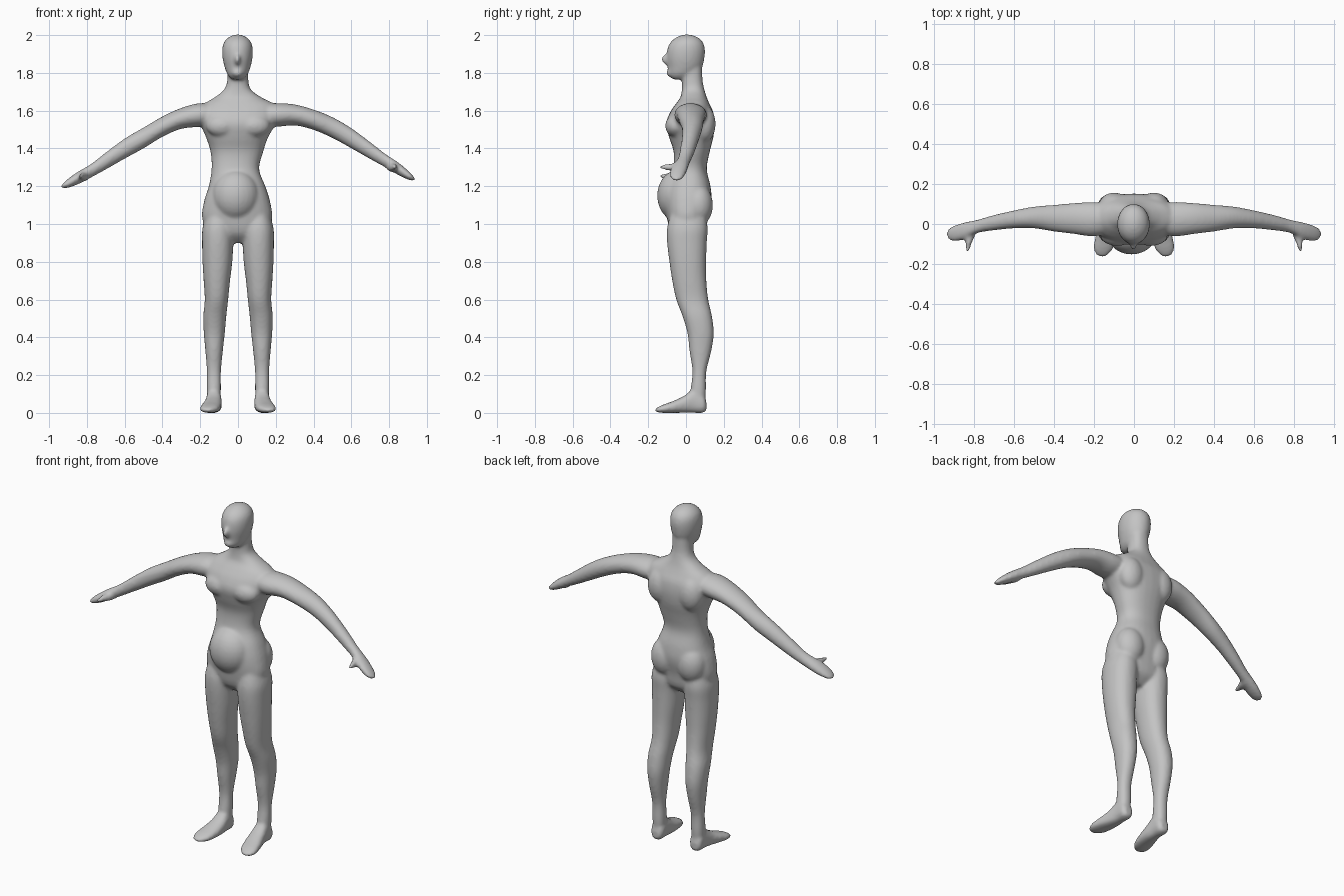
import bpy, bmesh, math
from mathutils import Vector

skin = bpy.data.materials.new("plain grey")
skin.diffuse_color = (0.55, 0.55, 0.55, 1)
body_bm = bmesh.new()
SIDES, STEPS = 28, 4


def smooth_rings(rings):
    """Catmull-Rom interpolation between the given cross-sections."""
    out = []
    for i in range(len(rings) - 1):
        p0, p1 = rings[max(i - 1, 0)], rings[i]
        p2, p3 = rings[i + 1], rings[min(i + 2, len(rings) - 1)]
        for s in range(STEPS):
            t = s / STEPS
            out.append([0.5 * (2 * b + (c - a) * t + (2 * a - 5 * b + 4 * c - d) * t * t
                               + (3 * b - a - 3 * c + d) * t ** 3)
                        for a, b, c, d in zip(p0, p1, p2, p3)])
    return out + [list(rings[-1])]


def loft(axis, rings, power=2.0, mirror=1):
    """Each ring: position on axis, then low/high extents on the other two axes."""
    others = [k for k in range(3) if k != axis]
    loops = []
    for t, a0, a1, b0, b1 in smooth_rings(rings):
        loop = []
        for i in range(SIDES):
            ang = 2 * math.pi * i / SIDES
            c, s = math.cos(ang), math.sin(ang)
            co = Vector()
            co[axis] = t
            co[others[0]] = (a0 + a1) / 2 + (a1 - a0) / 2 * math.copysign(abs(c) ** (2 / power), c)
            co[others[1]] = (b0 + b1) / 2 + (b1 - b0) / 2 * math.copysign(abs(s) ** (2 / power), s)
            co.x *= mirror
            loop.append(body_bm.verts.new(co))
        loops.append(loop)
    faces = [body_bm.faces.new(loops[0]), body_bm.faces.new(loops[-1])]
    for l0, l1 in zip(loops, loops[1:]):
        for i in range(SIDES):
            j = (i + 1) % SIDES
            faces.append(body_bm.faces.new((l0[i], l0[j], l1[j], l1[i])))
    bmesh.ops.recalc_face_normals(body_bm, faces=faces)


def blob(centre, radii):
    """Ellipsoid that melts into the body."""
    res = bmesh.ops.create_uvsphere(body_bm, u_segments=24, v_segments=14, radius=1)
    for v in res["verts"]:
        v.co = Vector(c + r * k for c, r, k in zip(centre, radii, v.co))


# torso and neck
loft(2, [
    (0.90, -0.05, 0.05, -0.03, 0.05),
    (0.95, -0.15, 0.14, -0.08, 0.10),
    (1.03, -0.19, 0.18, -0.10, 0.115),
    (1.12, -0.18, 0.17, -0.11, 0.135),
    (1.20, -0.155, 0.145, -0.10, 0.13),
    (1.29, -0.14, 0.112, -0.07, 0.11),
    (1.38, -0.145, 0.133, -0.065, 0.125),
    (1.46, -0.17, 0.16, -0.09, 0.145),
    (1.53, -0.20, 0.20, -0.105, 0.152),
    (1.59, -0.21, 0.21, -0.085, 0.145),
    (1.635, -0.18, 0.19, -0.055, 0.125),
    (1.67, -0.125, 0.125, -0.03, 0.11),
    (1.71, -0.075, 0.07, -0.022, 0.098),
    (1.76, -0.057, 0.055, -0.022, 0.088),
    (1.84, -0.055, 0.053, -0.03, 0.085)], power=2.3)

# belly, chest and buttocks
blob((-0.012, -0.045, 1.15), (0.125, 0.108, 0.135))
for s in (-1, 1):
    blob((s * 0.085, -0.055, 1.52), (0.085, 0.055, 0.06))
    blob((s * 0.085, 0.065, 1.10), (0.085, 0.078, 0.11))
    blob((s * 0.10, 0.095, 1.53), (0.075, 0.062, 0.10))

# head with face, chin and nose
loft(2, [
    (1.765, -0.03, 0.025, -0.07, -0.01),
    (1.79, -0.055, 0.05, -0.092, 0.05),
    (1.83, -0.071, 0.066, -0.096, 0.085),
    (1.88, -0.082, 0.077, -0.102, 0.098),
    (1.93, -0.083, 0.078, -0.098, 0.10),
    (1.965, -0.073, 0.068, -0.08, 0.088),
    (1.99, -0.048, 0.043, -0.048, 0.06),
    (2.003, -0.015, 0.012, -0.012, 0.02)])
blob((-0.003, -0.10, 1.872), (0.016, 0.03, 0.03))
blob((-0.003, -0.082, 1.80), (0.03, 0.022, 0.022))

for s in (-1, 1):
    # leg
    loft(2, [
        (1.06, 0.04, 0.165, -0.08, 0.10),
        (0.98, 0.025, 0.188, -0.10, 0.115),
        (0.90, 0.025, 0.19, -0.10, 0.11),
        (0.80, 0.03, 0.188, -0.088, 0.107),
        (0.70, 0.042, 0.182, -0.073, 0.108),
        (0.60, 0.052, 0.176, -0.052, 0.118),
        (0.51, 0.062, 0.184, -0.018, 0.138),
        (0.42, 0.07, 0.181, 0.008, 0.147),
        (0.33, 0.08, 0.173, 0.018, 0.135),
        (0.22, 0.09, 0.165, 0.034, 0.108),
        (0.12, 0.09, 0.165, 0.025, 0.106),
        (0.03, 0.095, 0.16, 0.03, 0.10)], power=2.2, mirror=s)
    # foot
    loft(1, [
        (0.108, 0.105, 0.15, 0.012, 0.06),
        (0.09, 0.09, 0.165, 0.0, 0.10),
        (0.04, 0.088, 0.168, 0.0, 0.125),
        (-0.01, 0.085, 0.178, 0.0, 0.09),
        (-0.07, 0.09, 0.195, 0.0, 0.062),
        (-0.12, 0.103, 0.202, 0.0, 0.044),
        (-0.15, 0.125, 0.192, 0.003, 0.03),
        (-0.162, 0.14, 0.178, 0.008, 0.022)], power=2.4, mirror=s)
    # arm and hand; one arm hangs a little lower
    arm = [
        (0.10, -0.04, 0.10, 1.53, 1.63),
        (0.20, -0.062, 0.11, 1.515, 1.64),
        (0.30, -0.05, 0.105, 1.522, 1.633),
        (0.40, -0.038, 0.096, 1.498, 1.606),
        (0.50, -0.022, 0.087, 1.455, 1.566),
        (0.60, -0.022, 0.068, 1.40, 1.508),
        (0.70, -0.032, 0.045, 1.343, 1.434),
        (0.78, -0.045, 0.022, 1.299, 1.372),
        (0.85, -0.078, 0.008, 1.258, 1.325),
        (0.90, -0.086, -0.008, 1.235, 1.283),
        (0.925, -0.078, -0.022, 1.229, 1.257),
        (0.937, -0.06, -0.04, 1.23, 1.242)]
    if s < 0:
        arm = [(x, a, b, c - d, e - d) for x, a, b, c, e in arm
               for d in [0.055 * min(1, max(0, (x - 0.2) / 0.3)) - 0.015 * max(0, (x - 0.8) / 0.13)]]
    loft(0, arm, mirror=s)
    # thumb
    z = 1.30 if s > 0 else 1.252
    loft(1, [
        (-0.02, 0.785, 0.84, z - 0.025, z + 0.025),
        (-0.06, 0.795, 0.84, z - 0.022, z + 0.022),
        (-0.10, 0.812, 0.843, z - 0.016, z + 0.018),
        (-0.137, 0.823, 0.84, z - 0.008, z + 0.01)], mirror=s)

mesh = bpy.data.meshes.new("body")
body_bm.to_mesh(mesh)
body_bm.free()
mesh.materials.append(skin)
body = bpy.data.objects.new("body", mesh)
bpy.context.collection.objects.link(body)

# fuse all parts into one continuous smooth skin
fuse = body.modifiers.new("fuse", "REMESH")
fuse.mode = "VOXEL"
fuse.voxel_size = 0.009
fuse.use_smooth_shade = True
relax = body.modifiers.new("relax", "SMOOTH")
relax.factor = 0.5
relax.iterations = 8
